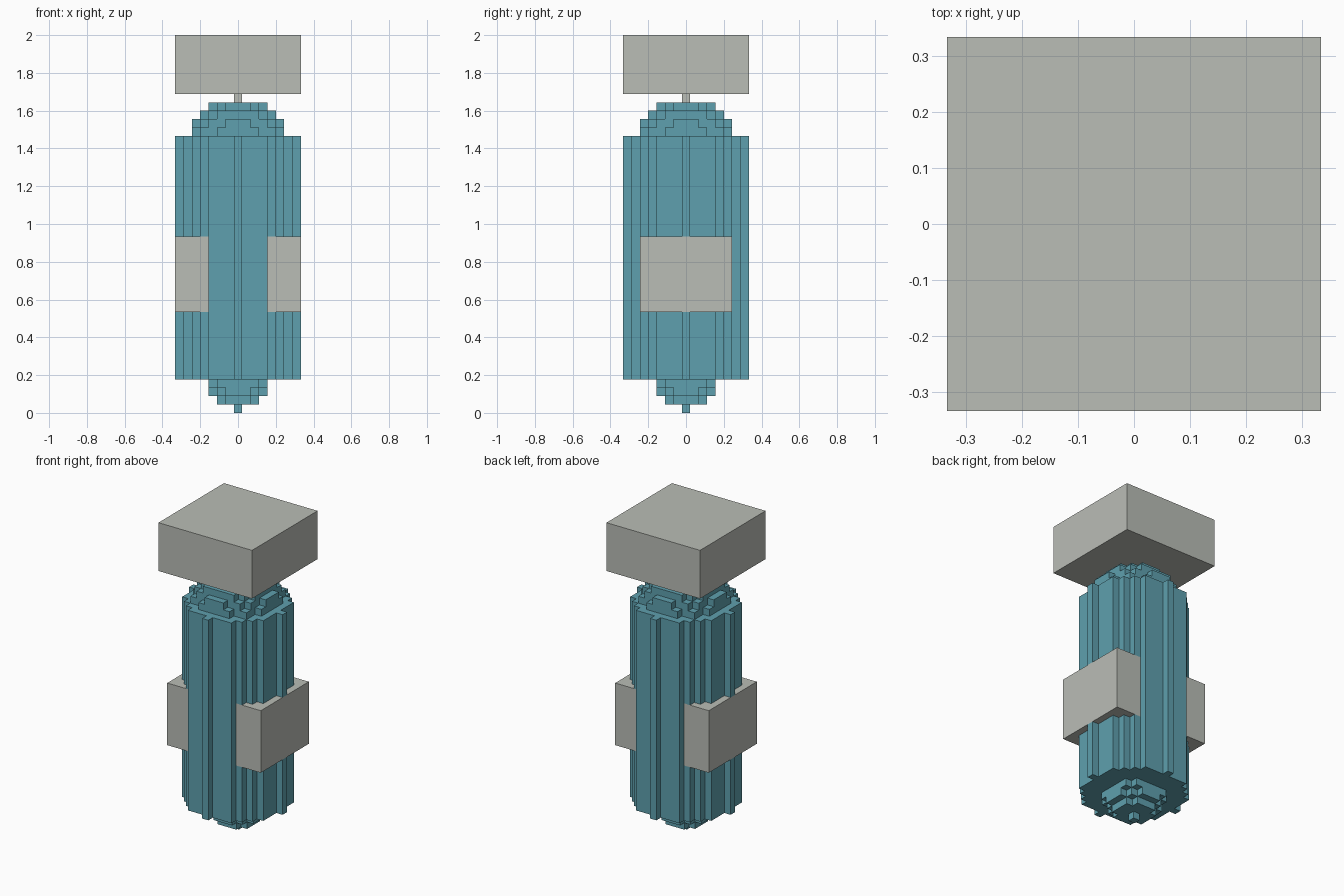
import bpy
import bmesh
import math

cube = bpy.data.objects.get("Cube")
if cube:
    bpy.data.objects.remove(cube, do_unlink=True)

U = 2 / 45  # edge length of one block


def material(name, rgb):
    m = bpy.data.materials.new(name)
    m.use_nodes = True
    m.diffuse_color = (*rgb, 1)
    bsdf = next(n for n in m.node_tree.nodes if n.type == 'BSDF_PRINCIPLED')
    bsdf.inputs["Base Color"].default_value = (*rgb, 1)
    return m


TEAL = material("teal", (0.114, 0.352, 0.425))
GREY = material("warm grey", (0.491, 0.509, 0.468))


def stepped_disc(radius_sq, max_x=99):
    """Outline of a blocky disc, in block units, without duplicate points."""
    reach = min(math.isqrt(radius_sq), max_x)
    top = []
    for x in range(-reach, reach + 1):
        h = math.isqrt(radius_sq - x * x) + 0.5
        if top and top[-1][1] == h:
            top.pop()                    # continue the same step
        else:
            top.append((x - 0.5, h))
        top.append((x + 0.5, h))
    return top + [(x, -y) for x, y in reversed(top)]


def rectangle(x0, x1, y0, y1):
    return [(x0, y0), (x0, y1), (x1, y1), (x1, y0)]


def part(name, tiers, mat):
    """Stack extruded outlines; each tier is (outline, bottom, top)."""
    bm = bmesh.new()
    for outline, z0, z1 in tiers:
        face = bm.faces.new([bm.verts.new((x * U, y * U, z0 * U)) for x, y in outline])
        ext = bmesh.ops.extrude_face_region(bm, geom=[face], use_keep_orig=True)
        verts = [g for g in ext["geom"] if isinstance(g, bmesh.types.BMVert)]
        bmesh.ops.translate(bm, verts=verts, vec=(0, 0, (z1 - z0) * U))
    bmesh.ops.recalc_face_normals(bm, faces=bm.faces[:])
    mesh = bpy.data.meshes.new(name)
    bm.to_mesh(mesh)
    bm.free()
    mesh.materials.append(mat)
    obj = bpy.data.objects.new(name, mesh)
    bpy.context.collection.objects.link(obj)
    return obj


def ball_tiers(radius, centre, first, last):
    """One-block-high slices of a blocky ball."""
    return [(stepped_disc(radius ** 2 - (z - centre) ** 2), z, z + 1)
            for z in range(first, last + 1)]


# Rounded tip under the body
part("bottom_tip", ball_tiers(4, 4, 0, 3), TEAL)

# Ribbed cylinder, narrowed where the side blocks sit
part("body", [(stepped_disc(49), 4, 12),
              (stepped_disc(49, 3), 12, 21),
              (stepped_disc(49), 21, 33)], TEAL)

# Stepped dome on the body
part("dome", ball_tiers(6, 31, 33, 36), TEAL)

# Side blocks
for side, s in (("left", 1), ("right", -1)):
    part(side + "_side_block", [(rectangle(3.5 * s, 7.5 * s, -5.5, 5.5), 12, 21)], GREY)

# Thin neck and square cap
part("neck", [(rectangle(-0.5, 0.5, -0.5, 0.5), 37, 38)], GREY)
part("cap", [(rectangle(-7.5, 7.5, -7.5, 7.5), 38, 45)], GREY)
